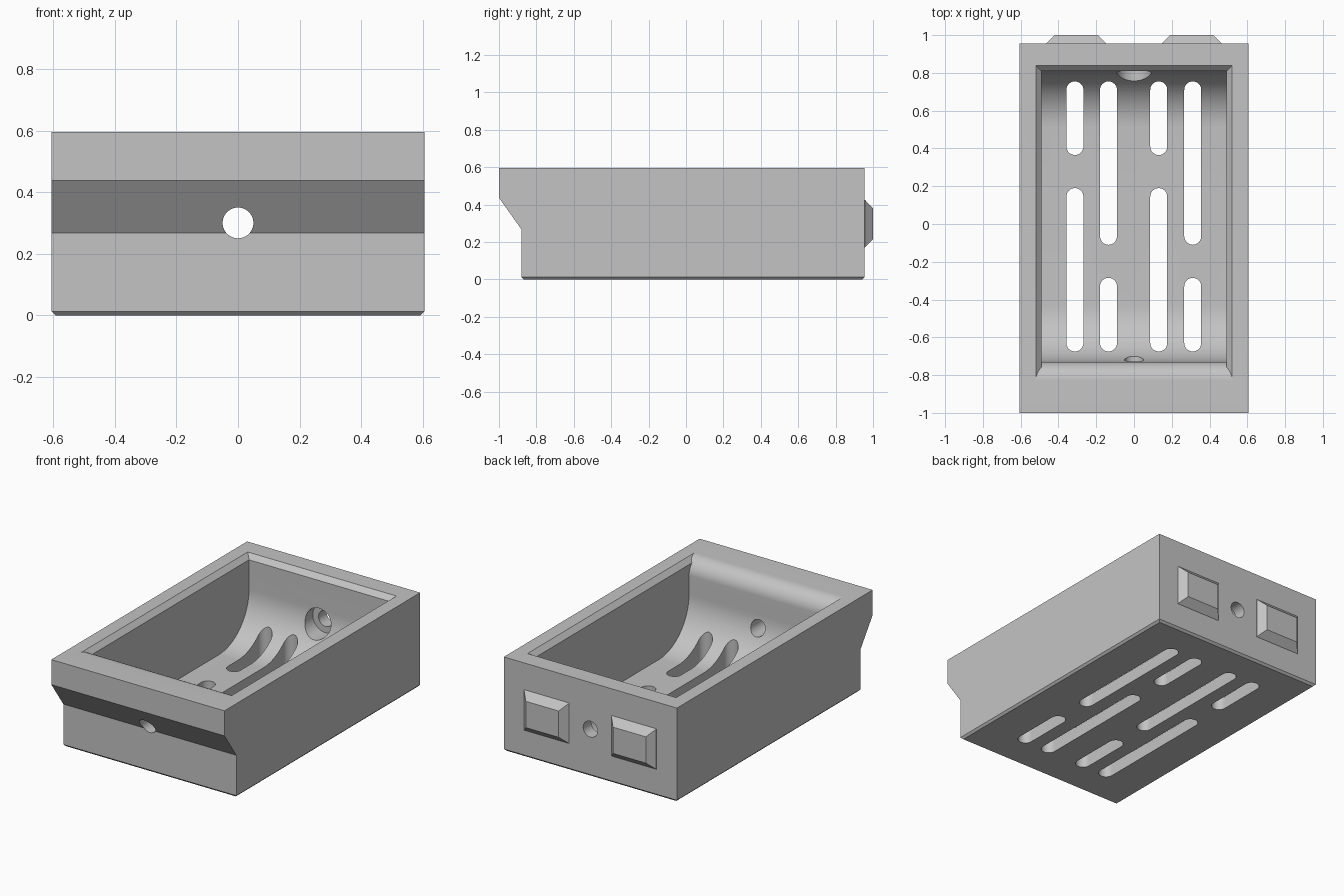
import bpy, bmesh
from math import sin, cos, pi
from mathutils import Matrix

if "Cube" in bpy.data.objects:
    bpy.data.objects.remove(bpy.data.objects["Cube"])

grey = bpy.data.materials.new("plain grey")
grey.use_nodes = True
grey.diffuse_color = (0.55, 0.55, 0.55, 1)
grey.node_tree.nodes["Principled BSDF"].inputs["Base Color"].default_value = (0.55, 0.55, 0.55, 1)

TOP, HALF = 0.595, 0.605


def make_object(name, bm):
    bmesh.ops.recalc_face_normals(bm, faces=bm.faces)
    mesh = bpy.data.meshes.new(name)
    bm.to_mesh(mesh)
    bm.free()
    mesh.materials.append(grey)
    obj = bpy.data.objects.new(name, mesh)
    bpy.context.collection.objects.link(obj)
    return obj


def loft(bm, rings):
    """Skin a closed solid through rings of equal point count."""
    rows = [[bm.verts.new(p) for p in ring] for ring in rings]
    n = len(rows[0])
    for a, b in zip(rows, rows[1:]):
        for i in range(n):
            j = (i + 1) % n
            bm.faces.new((a[i], a[j], b[j], b[i]))
    bm.faces.new(rows[0])
    bm.faces.new(rows[-1])


def rod(bm, radius, y0, y1, z):
    """Cylinder lying along y."""
    place = Matrix.Translation((0, (y0 + y1) / 2, z)) @ Matrix.Rotation(pi / 2, 4, 'X')
    bmesh.ops.create_cone(bm, cap_ends=True, segments=48, radius1=radius,
                          radius2=radius, depth=y1 - y0, matrix=place)


def cut(target, cutter):
    cutter.hide_render = True
    mod = target.modifiers.new("cut", 'BOOLEAN')
    mod.operation, mod.solver, mod.object = 'DIFFERENCE', 'EXACT', cutter
    bpy.context.view_layer.objects.active = target
    bpy.ops.object.modifier_apply(modifier=mod.name)
    bpy.data.objects.remove(cutter)


# Outer block: side profile with overhanging front, chamfered underneath
profile = [(-1, TOP), (-1, 0.437), (-0.88, 0.268), (-0.88, 0), (0.955, 0), (0.955, TOP)]
bm = bmesh.new()
loft(bm, [[(x, y, z) for y, z in profile] for x in (-HALF, HALF)])
under = [e for e in bm.edges if all(v.co.z < 0.001 for v in e.verts)]
bmesh.ops.bevel(bm, geom=under, offset=0.013, segments=1, affect='EDGES')
tray = make_object("tray_body", bm)

# Bowl cavity: rounded floor ends, rounded front lip, small chamfer on other rims
FLOOR, R, LIP, RIM = 0.08, 0.3, 0.1, 0.03
levels = []
for i in range(25):
    a = i / 24 * pi / 2
    reach = R * (1 - sin(a))
    levels.append((FLOOR + R * (1 - cos(a)), -0.73 + reach, 0.81 - reach, 0.49))
lip_z = TOP - LIP
heights = sorted([lip_z + LIP * sin(i / 16 * pi / 2) for i in range(17)] + [TOP - RIM])
for z in heights:
    drop = z - lip_z
    front = -0.73 - LIP + max(LIP ** 2 - drop ** 2, 0) ** 0.5
    flare = max(0, z - (TOP - RIM))
    levels.append((z, front, 0.81 + flare, 0.49 + flare))
levels.append((TOP + 0.1, -0.83, 0.84, 0.52))
bm = bmesh.new()
loft(bm, [[(-w, f, z), (w, f, z), (w, b, z), (-w, b, z)] for z, f, b, w in levels])
cut(tray, make_object("cavity_cutter", bm))

# Drain slots through the floor, in alternating columns
SLOT = 0.045
bm = bmesh.new()
columns = {-0.313: 0, -0.135: 1, 0.131: 0, 0.311: 1}
spans = [[(-0.675, 0.19), (0.365, 0.755)], [(-0.675, -0.285), (-0.11, 0.755)]]
for x, kind in columns.items():
    for y0, y1 in spans[kind]:
        outline = []
        for end, start in ((y1 - SLOT, 0), (y0 + SLOT, pi)):
            for i in range(17):
                a = start + i / 16 * pi
                outline.append((x + SLOT * cos(a), end + SLOT * sin(a)))
        loft(bm, [[(px, py, z) for px, py in outline] for z in (-0.1, 0.45)])
cut(tray, make_object("slot_cutter", bm))

# Bolt hole through both ends, with a counterbore inside the back wall
for name, radius, y0, y1 in (("hole_cutter", 0.05, -1.2, 1.2), ("counterbore_cutter", 0.09, 0.5, 0.875)):
    bm = bmesh.new()
    rod(bm, radius, y0, y1, 0.3)
    cut(tray, make_object(name, bm))

# Two tapered locating tabs on the back
tabs = []
for side, name in ((1, "left_tab"), (-1, "right_tab")):
    bm = bmesh.new()
    rings = []
    for y, w, h in ((0.95, 0.157, 0.13), (0.957, 0.157, 0.127), (1.0, 0.115, 0.083)):
        rings.append([(side * 0.305 + sx * w, y, 0.298 + sz * h)
                      for sx, sz in ((-1, -1), (1, -1), (1, 1), (-1, 1))])
    loft(bm, rings)
    tabs.append(make_object(name, bm))

# Smooth the curved walls while keeping the edges crisp
bpy.ops.object.select_all(action='DESELECT')
tray.select_set(True)
bpy.context.view_layer.objects.active = tray
bpy.ops.object.shade_smooth_by_angle(angle=0.4)
